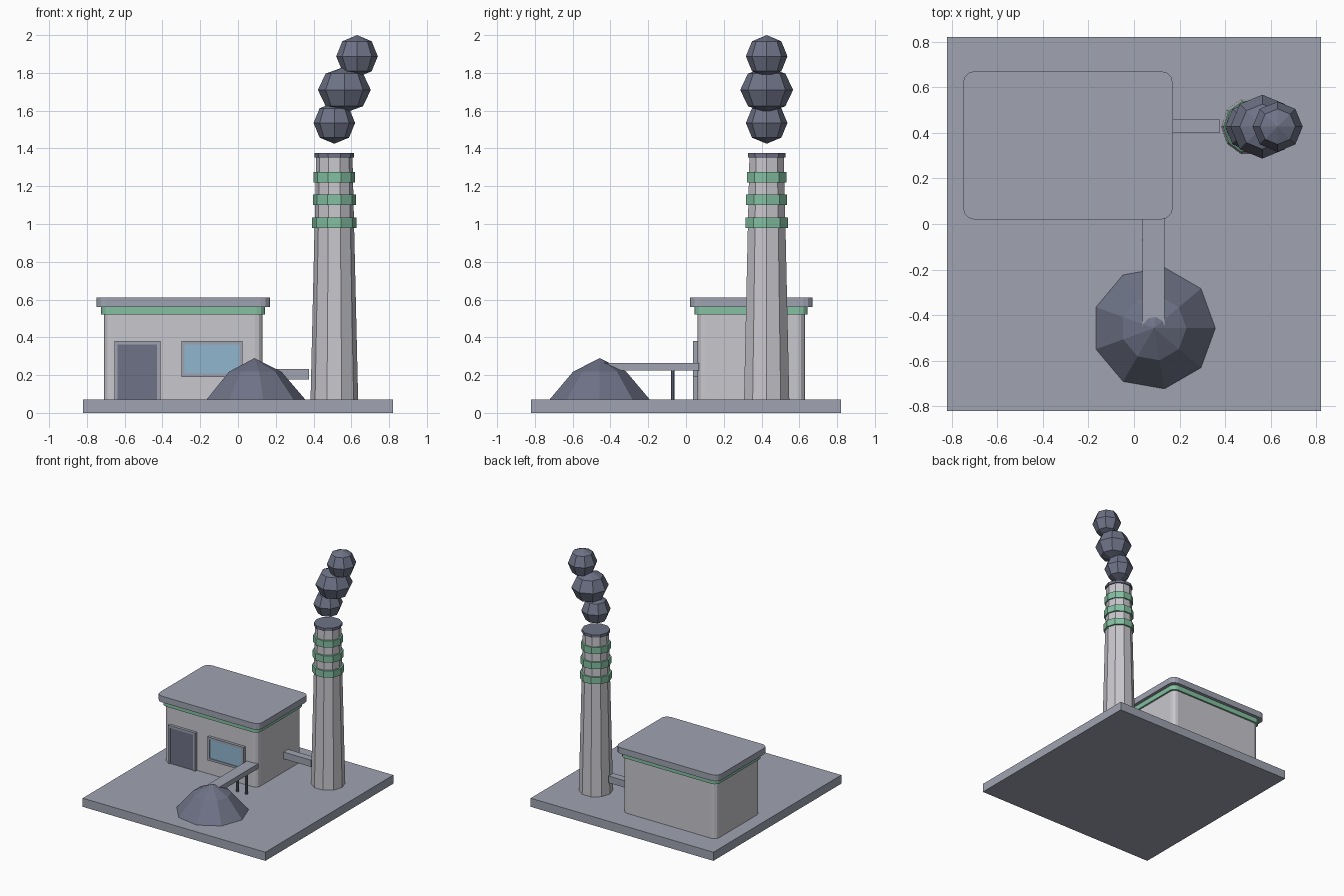
import bpy
import bmesh
import math

cube = bpy.data.objects.get("Cube")
if cube:
    bpy.data.objects.remove(cube, do_unlink=True)


def material(name, r, g, b):
    m = bpy.data.materials.new(name)
    m.use_nodes = True
    m.diffuse_color = (r, g, b, 1)
    node = next(n for n in m.node_tree.nodes if n.type == 'BSDF_PRINCIPLED')
    node.inputs["Base Color"].default_value = (r, g, b, 1)
    node.inputs["Roughness"].default_value = 0.8
    return m


GREY = material("slate grey", .35, .37, .44)
WALL = material("pale concrete", .58, .57, .61)
GREEN = material("mint green", .23, .53, .36)
DARK = material("coal grey", .155, .17, .24)
GLASS = material("window blue", .28, .47, .62)


def finish(name, bm, mat):
    bmesh.ops.recalc_face_normals(bm, faces=bm.faces)
    mesh = bpy.data.meshes.new(name)
    bm.to_mesh(mesh)
    bm.free()
    mesh.materials.append(mat)
    ob = bpy.data.objects.new(name, mesh)
    bpy.context.collection.objects.link(ob)
    return ob


def box(name, mat, xs, ys, zs, corner=0):
    """Box from ranges, with optionally rounded vertical corners."""
    bm = bmesh.new()
    bmesh.ops.create_cube(bm, size=1)
    for v in bm.verts:
        v.co = [lo if c < 0 else hi for c, (lo, hi) in zip(v.co, (xs, ys, zs))]
    if corner:
        upright = [e for e in bm.edges
                   if abs(e.verts[0].co.z - e.verts[1].co.z) > 1e-4]
        bmesh.ops.bevel(bm, geom=upright, offset=corner, segments=3,
                        profile=0.5, affect='EDGES')
    return finish(name, bm, mat)


def lathe(name, mat, x, y, profile, sides):
    """Faceted solid of revolution from (radius, height) points."""
    bm = bmesh.new()
    rings = []
    for r, z in profile:
        n = sides if r else 1
        rings.append([bm.verts.new((x + r * math.cos(math.tau * i / n),
                                    y + r * math.sin(math.tau * i / n), z))
                      for i in range(n)])
    for a, b in zip(rings, rings[1:]):
        for i in range(sides):
            j = (i + 1) % sides
            quad = [a[i % len(a)], a[j % len(a)], b[j % len(b)], b[i % len(b)]]
            bm.faces.new(list(dict.fromkeys(quad)))
    for ring in (rings[0], rings[-1]):
        if len(ring) > 1:
            bm.faces.new(ring)
    return finish(name, bm, mat)


def framed_opening(name, panel, x0, x1, z0, z1, sill):
    """Frame bars around a slightly recessed panel on the front wall."""
    t, depth = .018, (.037, .065)
    bars = [("left", (x1 - t, x1), (z0, z1)),
            ("right", (x0, x0 + t), (z0, z1)),
            ("top", (x0 + t, x1 - t), (z1 - t, z1))]
    if sill:
        bars.append(("bottom", (x0 + t, x1 - t), (z0, z0 + t)))
    for side, xs, zs in bars:
        box(f"{name}_frame_{side}", GREY, xs, depth, zs)
    box(f"{name}_panel", panel, (x0 + t, x1 - t), (.044, .065),
        (z0 + t * sill, z1 - t))


# Ground slab
box("ground_slab", GREY, (-.82, .82), (-.82, .82), (0, .07))
GROUND = .07

# Building: walls, trim band and overhanging roof share one centre
for name, mat, hx, hy, z0, z1, corner in (
        ("building_walls", WALL, .42, .285, GROUND, .52, .04),
        ("building_trim", GREEN, .434, .299, .52, .56, .045),
        ("building_roof", GREY, .46, .325, .56, .61, .05)):
    box(name, mat, (-.29 - hx, -.29 + hx), (.345 - hy, .345 + hy),
        (z0, z1), corner)

# Door and window
framed_opening("door", DARK, -.655, -.41, GROUND, .38, 0)
framed_opening("window", GLASS, -.30, .025, .19, .38, 1)

# Flue duct towards the chimney
box("flue_duct", GREY, (.10, .375), (.40, .46), (.177, .232))

# Chimney with painted rings and dark rim
CX, CY = .51, .427
lathe("chimney", WALL, CX, CY, [(.126, GROUND), (.096, 1.36)], 10)
for i, r in enumerate((.118, .114, .110)):
    z = .98 + .12 * i
    lathe(f"chimney_ring_{i + 1}", GREEN, CX, CY, [(r, z), (r, z + .055)], 10)
lathe("chimney_rim", DARK, CX, CY, [(.105, 1.353), (.105, 1.375)], 10)

# Smoke puffs
for i, (x, z, r, h) in enumerate(((.51, 1.535, .11, .11),
                                  (.563, 1.71, .14, .122),
                                  (.63, 1.888, .11, .112))):
    steps = [math.pi * k / 4 for k in range(1, 4)]
    ball = [(r * math.sin(a), z - h * math.cos(a)) for a in steps]
    lathe(f"smoke_puff_{i + 1}", DARK, x, CY,
          [(0, z - h)] + ball + [(0, z + h)], 8)

# Coal pile
lathe("coal_pile", DARK, .087, -.457,
      [(.27, GROUND), (.143, .218), (0, .29)], 9)

# Conveyor and its legs
box("conveyor", GREY, (.037, .133), (-.45, .07), (.225, .265))
for side, x in (("left", .125), ("right", .045)):
    lathe(f"conveyor_leg_{side}", DARK, x, -.07,
          [(.01, GROUND), (.01, .225)], 8)
